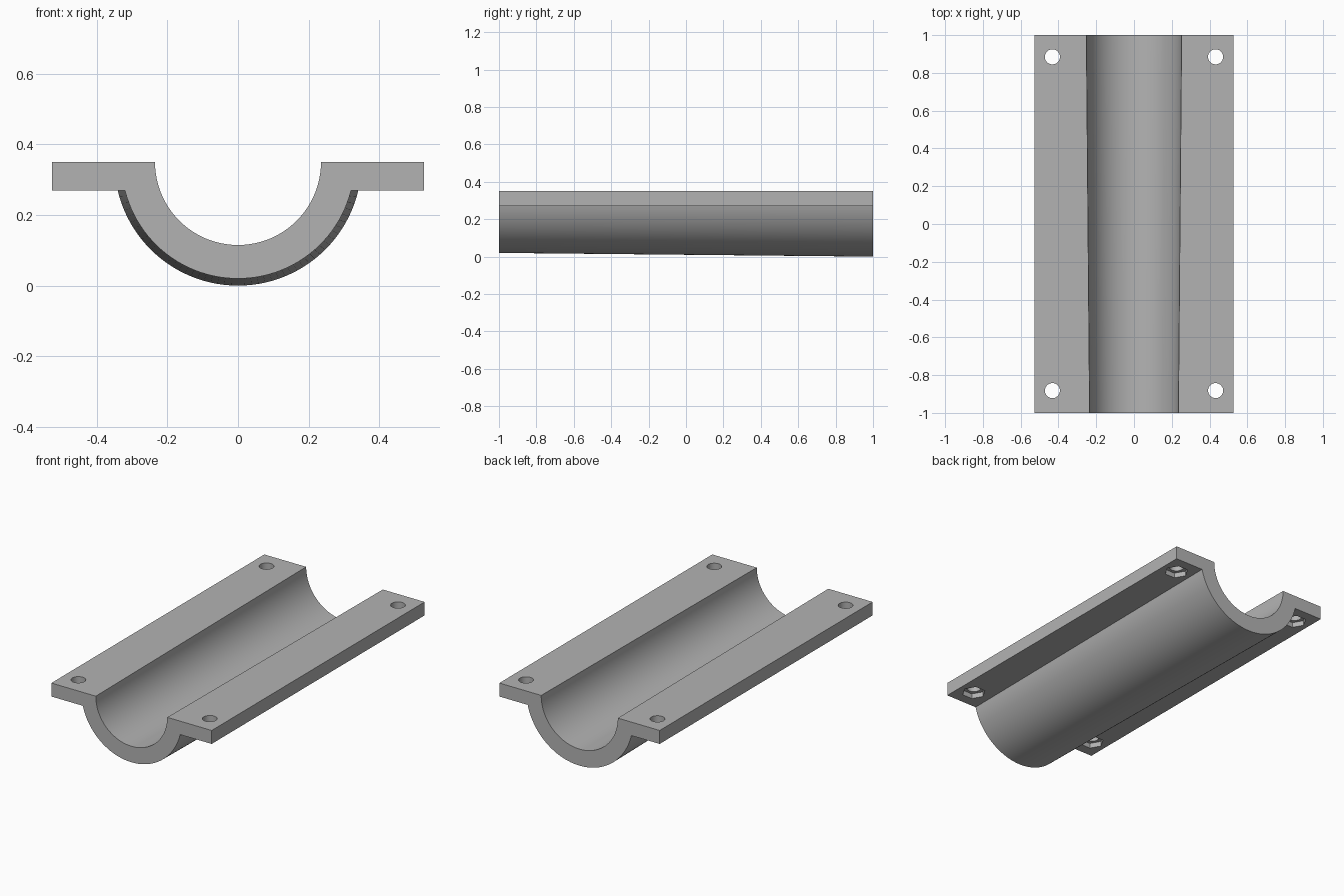
import bpy, bmesh
from math import pi, cos, sin, asin, radians

cube = bpy.data.objects.get("Cube")
if cube:
    bpy.data.objects.remove(cube)

HALF_LEN, HALF_WIDTH = 1.0, 0.527
TOP, UNDER = 0.35, 0.27          # flange heights
ARC = 48                         # steps along each half circle

grey = bpy.data.materials.new("plain grey")
grey.use_nodes = True
color = (0.45, 0.45, 0.45, 1)
grey.diffuse_color = color
grey.node_tree.nodes["Principled BSDF"].inputs["Base Color"].default_value = color


def arc(radius, start, end):
    steps = [start + (end - start) * i / ARC for i in range(ARC + 1)]
    return [(radius * cos(a), TOP + radius * sin(a)) for a in steps]


def section(inner, outer):
    """Half ring with a flat flange on each side."""
    a = asin((TOP - UNDER) / outer)
    return (arc(inner, 0, -pi)
            + [(-HALF_WIDTH, TOP), (-HALF_WIDTH, UNDER)]
            + arc(outer, -pi + a, -a)
            + [(HALF_WIDTH, UNDER), (HALF_WIDTH, TOP)])


# Tapered half pipe with flanges, lofted from front to back
bm = bmesh.new()
front = [bm.verts.new((x, -HALF_LEN, z)) for x, z in section(0.235, 0.33)]
back = [bm.verts.new((x, HALF_LEN, z)) for x, z in section(0.252, 0.35)]
bm.faces.new(front)
bm.faces.new(back[::-1])
for i in range(len(front)):
    j = (i + 1) % len(front)
    bm.faces.new((front[i], back[i], back[j], front[j]))
bmesh.ops.recalc_face_normals(bm, faces=bm.faces)
mesh = bpy.data.meshes.new("half_pipe_clamp")
bm.to_mesh(mesh)
bm.free()
clamp = bpy.data.objects.new("half_pipe_clamp", mesh)
bpy.context.collection.objects.link(clamp)
mesh.materials.append(grey)


def cut(name, sides, radius, x, y, z0, z1):
    bpy.ops.mesh.primitive_cylinder_add(vertices=sides, radius=radius, depth=z1 - z0,
                                        location=(x, y, (z0 + z1) / 2),
                                        rotation=(0, 0, radians(30)))
    cutter = bpy.context.object
    cutter.name = name
    cutter.data.materials.append(grey)
    mod = clamp.modifiers.new(name, 'BOOLEAN')
    mod.operation = 'DIFFERENCE'
    mod.solver = 'EXACT'
    mod.object = cutter
    bpy.context.view_layer.objects.active = clamp
    bpy.ops.object.modifier_apply(modifier=name)
    bpy.data.objects.remove(cutter)


# Bolt holes with hexagonal nut pockets on the underside
for x in (-0.432, 0.432):
    for y in (-0.882, 0.885):
        cut("bolt_hole", 32, 0.04, x, y, UNDER - 0.1, TOP + 0.1)
        cut("nut_pocket", 6, 0.066, x, y, UNDER - 0.1, UNDER + 0.03)

# Smooth curves, sharp edges
bpy.ops.object.select_all(action='DESELECT')
clamp.select_set(True)
bpy.context.view_layer.objects.active = clamp
bpy.ops.object.shade_smooth_by_angle(angle=radians(30))
